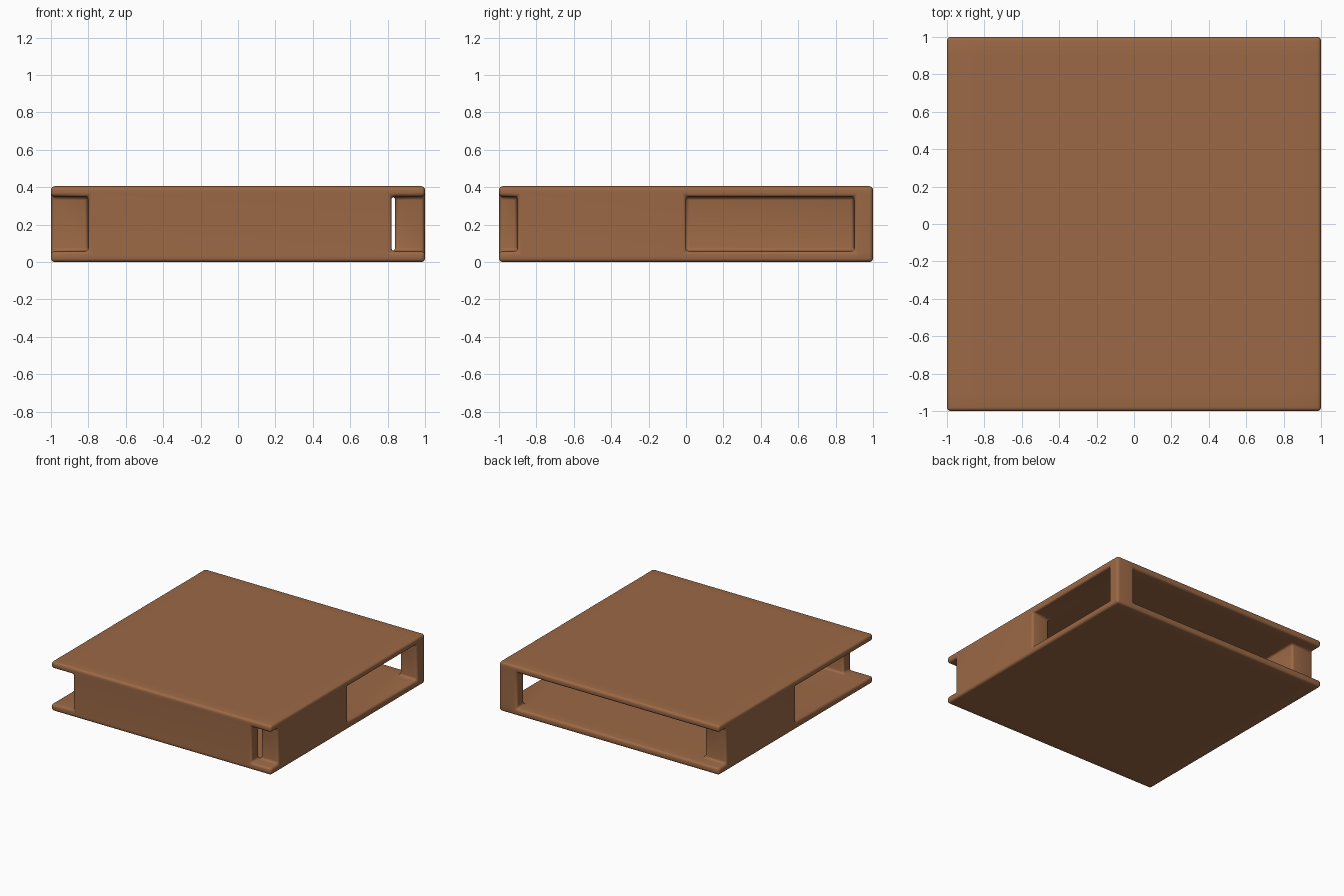
import bpy, bmesh

if "Cube" in bpy.data.objects:
    bpy.data.objects.remove(bpy.data.objects["Cube"])

# Plan and height breaks of the shell: two slabs joined by offset walls
X = [-1, -0.8, 0.82, 0.84, 1]
Y = [-1, -0.9, 0, 0.9, 1]
Z = [0, 0.057, 0.35, 0.405]

# Walls between the slabs, as cells of the plan grid (column, row)
WALLS = {
    (1, 1 - 1),          # front wall
    (3, 1),              # right wall
    (0, 2),              # left wall
    (3, 3),              # back right corner post
}


def solid(i, j, k):
    if not (0 <= i < 4 and 0 <= j < 4 and 0 <= k < 3):
        return False
    return k != 1 or (i, j) in WALLS


# Skin the solid cells
bm = bmesh.new()
verts = {}


def vert(p):
    if p not in verts:
        verts[p] = bm.verts.new((X[p[0]], Y[p[1]], Z[p[2]]))
    return verts[p]


for i in range(4):
    for j in range(4):
        for k in range(3):
            cell = (i, j, k)
            if not solid(*cell):
                continue
            for axis in range(3):
                for side in (0, 1):
                    near = list(cell)
                    near[axis] += 2 * side - 1
                    if solid(*near):
                        continue
                    u, v = (axis + 1) % 3, (axis + 2) % 3
                    ring = []
                    for du, dv in ((0, 0), (1, 0), (1, 1), (0, 1)):
                        p = list(cell)
                        p[axis] += side
                        p[u] += du
                        p[v] += dv
                        ring.append(vert(tuple(p)))
                    bm.faces.new(ring if side else ring[::-1])

# Round the outer edges and the inner corners
bm.normal_update()
edges = [e for e in bm.edges if e.calc_face_angle(0) > 0.5]
bmesh.ops.bevel(bm, geom=edges, offset=0.022, segments=4, profile=0.5,
                affect='EDGES', clamp_overlap=True)
bm.normal_update()

mesh = bpy.data.meshes.new("table_shell")
bm.to_mesh(mesh)
bm.free()
shell = bpy.data.objects.new("table_shell", mesh)
bpy.context.collection.objects.link(shell)

# Brown wood colour
wood = bpy.data.materials.new("wood")
wood.diffuse_color = (0.33, 0.14, 0.06, 1)
wood.use_nodes = True
wood.node_tree.nodes["Principled BSDF"].inputs["Base Color"].default_value = wood.diffuse_color
mesh.materials.append(wood)

bpy.context.view_layer.objects.active = shell
shell.select_set(True)
bpy.ops.object.shade_smooth_by_angle(angle=0.7)
